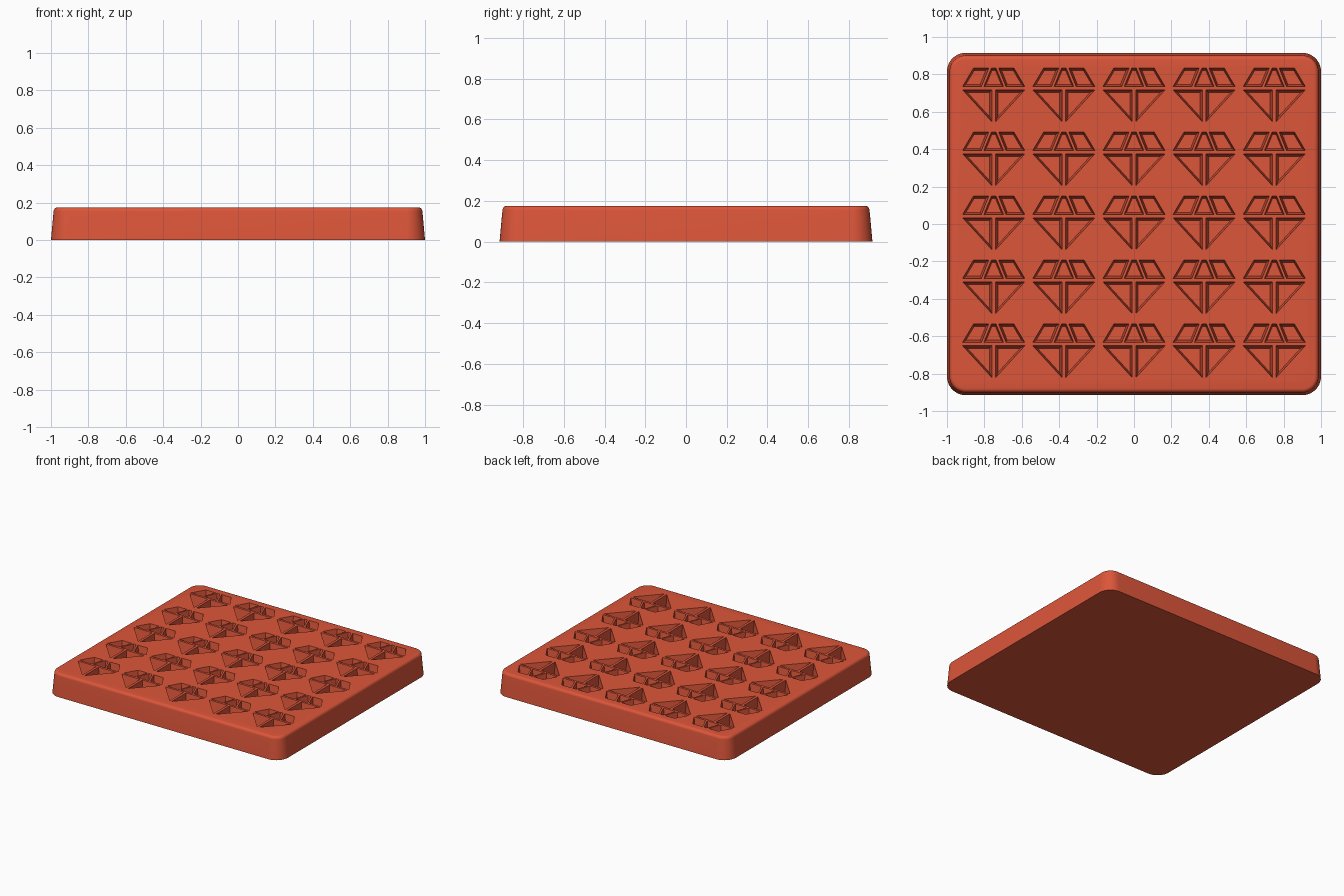
import bpy, bmesh, math
from mathutils import Vector

default = bpy.data.objects.get("Cube")
if default:
    bpy.data.objects.remove(default, do_unlink=True)

HEIGHT, DEPTH = 0.175, 0.09

red = bpy.data.materials.new("warm red silicone")
red.use_nodes = True
red.diffuse_color = (0.72, 0.092, 0.042, 1)
red.node_tree.nodes["Principled BSDF"].inputs["Base Color"].default_value = red.diffuse_color


def make_object(name, bm):
    bmesh.ops.recalc_face_normals(bm, faces=bm.faces)
    mesh = bpy.data.meshes.new(name)
    bm.to_mesh(mesh)
    bm.free()
    mesh.materials.append(red)
    obj = bpy.data.objects.new(name, mesh)
    bpy.context.collection.objects.link(obj)
    return obj


def loft(bm, rings):
    """Join matching rings of points into a closed solid."""
    loops = [[bm.verts.new(p) for p in ring] for ring in rings]
    n = len(loops[0])
    for a, b in zip(loops, loops[1:]):
        for i in range(n):
            j = (i + 1) % n
            bm.faces.new((a[i], a[j], b[j], b[i]))
    bm.faces.new(loops[0][::-1])
    bm.faces.new(loops[-1])


def rounded_rectangle(inset, z, radius=0.1, steps=10):
    points = []
    for corner, (sx, sy) in enumerate([(1, 1), (-1, 1), (-1, -1), (1, -1)]):
        for k in range(steps + 1):
            a = math.pi / 2 * (corner + k / steps)
            r = radius - inset
            points.append((sx * (1 - radius) + r * math.cos(a),
                           sy * (0.915 - radius) + r * math.sin(a), z))
    return points


# Tray: drafted sides and a rolled top edge
round_edge = 0.022
rings = [rounded_rectangle(0, 0)]
for k in range(6):
    a = math.pi / 2 * k / 5
    rings.append(rounded_rectangle(0.014 + round_edge * (1 - math.cos(a)),
                                   HEIGHT - round_edge * (1 - math.sin(a))))
bm = bmesh.new()
loft(bm, rings)
tray = make_object("mould_tray", bm)

# Outlines of the gem pockets, relative to the middle of the girdle
crown_side = [(-0.166, 0.008), (-0.066, 0.008), (-0.027, 0.106), (-0.108, 0.106)]
crown_middle = [(-0.052, 0.008), (0.052, 0.008), (0.012, 0.106), (-0.012, 0.106)]
pavilion_side = [(-0.166, -0.01), (-0.01, -0.18), (-0.01, -0.01)]


def mirrored(outline):
    return [(-x, y) for x, y in reversed(outline)]


gem = [crown_side, mirrored(crown_side), crown_middle,
       pavilion_side, mirrored(pavilion_side)]


def tapered_ring(outline, centre, scale, z):
    points = [Vector((x, y, 0)) for x, y in outline]
    middle = sum(points, Vector()) / len(points)
    return [centre + middle + (p - middle) * scale + Vector((0, 0, z)) for p in points]


# Pocket cutter: five by five gems with sloping walls
bm = bmesh.new()
for column in range(-2, 3):
    for row in range(-2, 3):
        centre = Vector((column * 0.375, 0.043 + row * 0.342, 0))
        for outline in gem:
            loft(bm, [tapered_ring(outline, centre, 0.76, HEIGHT - DEPTH),
                      tapered_ring(outline, centre, 1.03, HEIGHT + 0.01)])
cutter = make_object("gem_pocket_cutter", bm)
cutter.hide_render = True

cut = tray.modifiers.new("gem pockets", 'BOOLEAN')
cut.operation = 'DIFFERENCE'
cut.solver = 'EXACT'
cut.object = cutter

bpy.ops.object.select_all(action='DESELECT')
tray.select_set(True)
bpy.context.view_layer.objects.active = tray
bpy.ops.object.modifier_apply(modifier=cut.name)
bpy.data.objects.remove(cutter, do_unlink=True)
bpy.ops.object.shade_smooth_by_angle(angle=math.radians(30))
